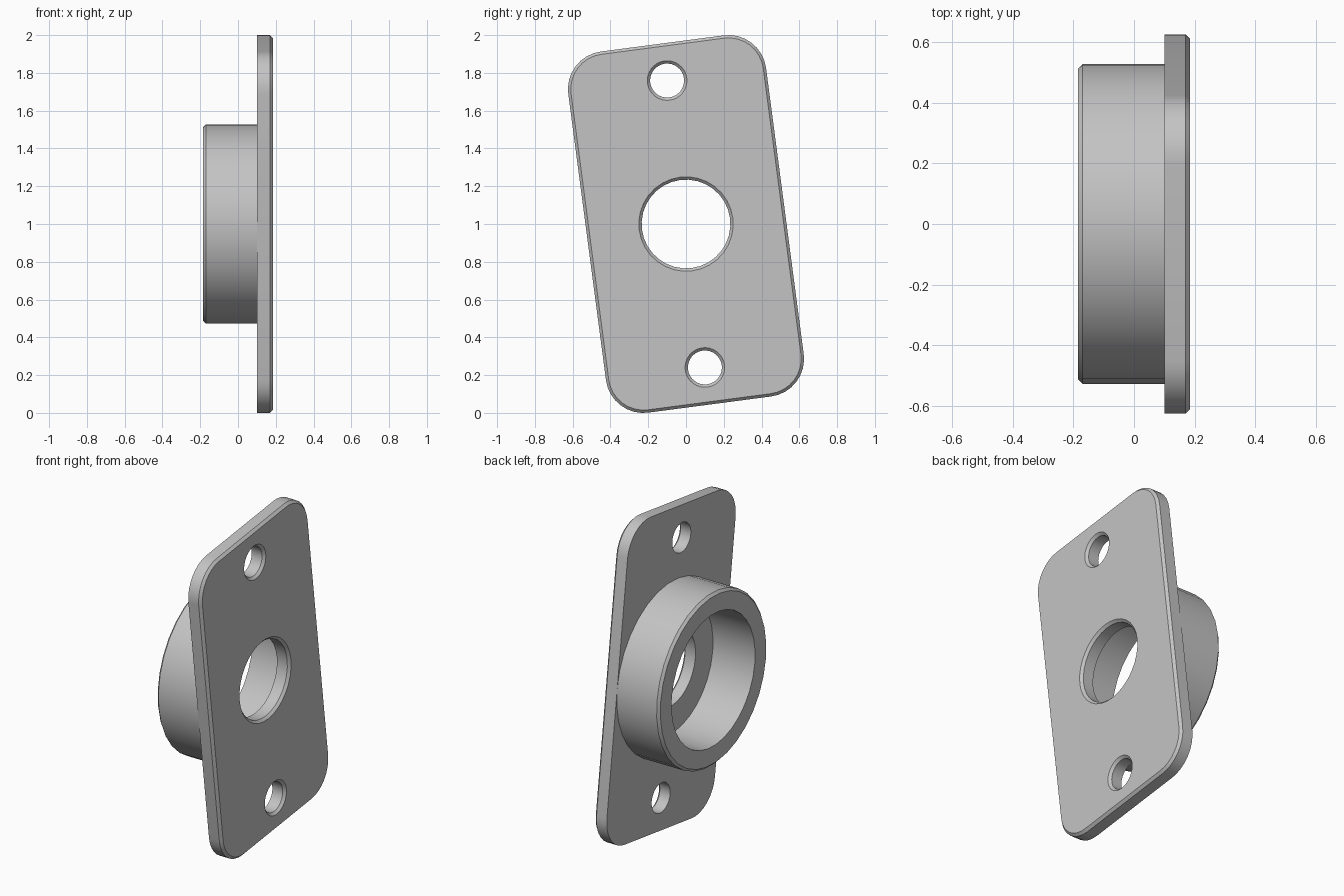
import bpy, bmesh, math
from mathutils import Vector

cube = bpy.data.objects.get("Cube")
if cube:
    bpy.data.objects.remove(cube, do_unlink=True)

TILT = math.radians(7.5)
BACK, FRONT = 0.10, 0.185       # plate faces along x
CHAMFER = 0.015
CENTRE = Vector((0, 0, 1))

steel = bpy.data.materials.new("grey_steel")
steel.use_nodes = True
colour = (0.55, 0.55, 0.55, 1)
steel.diffuse_color = colour
steel.node_tree.nodes["Principled BSDF"].inputs["Base Color"].default_value = colour


def tilted(u, v):
    """Plate coordinates (across, along) turned into world y, z."""
    c, s = math.cos(TILT), math.sin(TILT)
    return u * c - v * s, u * s + v * c


def loft(name, rings, cap=True):
    """Skin a list of point loops; cap the ends or close them on themselves."""
    bm = bmesh.new()
    loops = [[bm.verts.new(p) for p in ring] for ring in rings]
    n = len(loops[0])
    pairs = list(zip(loops, loops[1:]))
    if not cap:
        pairs.append((loops[-1], loops[0]))
    for a, b in pairs:
        for i in range(n):
            j = (i + 1) % n
            bm.faces.new((a[i], a[j], b[j], b[i]))
    if cap:
        bm.faces.new(loops[0])
        bm.faces.new(loops[-1])
    bmesh.ops.recalc_face_normals(bm, faces=bm.faces)
    mesh = bpy.data.meshes.new(name)
    bm.to_mesh(mesh)
    bm.free()
    mesh.materials.append(steel)
    obj = bpy.data.objects.new(name, mesh)
    bpy.context.collection.objects.link(obj)
    return obj


def circle(x, radius, centre=CENTRE, n=32):
    ring = []
    for i in range(n):
        y, z = tilted(radius * math.cos(math.tau * i / n),
                      radius * math.sin(math.tau * i / n))
        ring.append((x, centre.y + y, centre.z + z))
    return ring


def rounded_outline(x, inset, a=0.328, b=0.764, radius=0.20, steps=8):
    ring = []
    for k, (su, sv) in enumerate([(1, 1), (-1, 1), (-1, -1), (1, -1)]):
        for i in range(steps + 1):
            t = (k + i / steps) * math.pi / 2
            r = radius - inset
            y, z = tilted(su * a + r * math.cos(t), sv * b + r * math.sin(t))
            ring.append((x, y, 1 + z))
    return ring


def smooth(obj):
    bpy.ops.object.select_all(action='DESELECT')
    obj.select_set(True)
    bpy.context.view_layer.objects.active = obj
    bpy.ops.object.shade_smooth_by_angle(angle=math.radians(30))


# Flange plate, chamfered around its outer face
plate = loft("flange_plate", [rounded_outline(BACK, 0),
                              rounded_outline(FRONT - CHAMFER, 0),
                              rounded_outline(FRONT, CHAMFER)])

# Centre hole and two bolt holes, each countersunk on the outer face
holes = [(CENTRE, 0.235)]
for side in (1, -1):
    y, z = tilted(0, side * 0.766)
    holes.append((CENTRE + Vector((0, y, z)), 0.09))
for centre, radius in holes:
    cutter = loft("hole_cutter", [
        circle(BACK - 0.05, radius, centre),
        circle(FRONT - CHAMFER, radius, centre),
        circle(FRONT, radius + CHAMFER, centre),
        circle(FRONT + 0.05, radius + CHAMFER, centre)])
    cutter.hide_render = True
    cut = plate.modifiers.new("hole", 'BOOLEAN')
    cut.operation = 'DIFFERENCE'
    cut.solver = 'EXACT'
    cut.object = cutter
    bpy.context.view_layer.objects.active = plate
    bpy.ops.object.modifier_apply(modifier=cut.name)
    bpy.data.objects.remove(cutter, do_unlink=True)
smooth(plate)

# Hollow collar, seated slightly into the plate
OUTER, INNER, END = 0.528, 0.405, -0.185
SEAT = BACK + 0.01
collar = loft("bearing_collar", [circle(SEAT, OUTER),
                                 circle(END + CHAMFER, OUTER),
                                 circle(END, OUTER - CHAMFER),
                                 circle(END, INNER),
                                 circle(SEAT, INNER)], cap=False)
smooth(collar)
